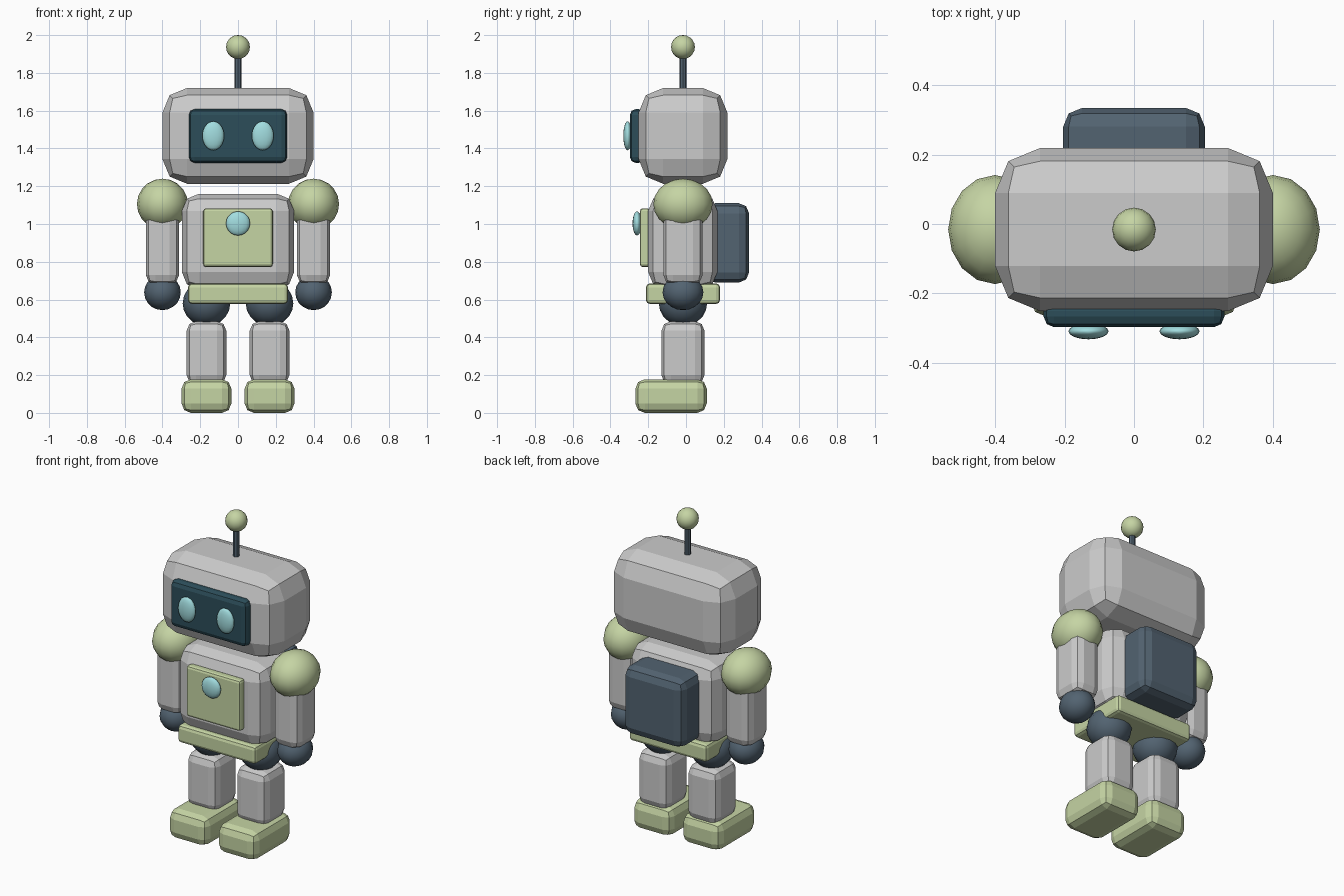
import bpy, bmesh
from mathutils import Matrix, Vector

if "Cube" in bpy.data.objects:
    bpy.data.objects.remove(bpy.data.objects["Cube"])

CY = -0.016  # shared depth centre of head, torso and limbs


def material(name, rgb):
    m = bpy.data.materials.new(name)
    m.diffuse_color = (*rgb, 1)
    m.use_nodes = True
    m.node_tree.nodes["Principled BSDF"].inputs["Base Color"].default_value = m.diffuse_color
    return m


SHELL = material("shell", (0.66, 0.69, 0.69))
GREEN = material("green", (0.56, 0.66, 0.37))
SLATE = material("slate", (0.085, 0.125, 0.165))
SCREEN = material("screen", (0.025, 0.075, 0.10))
GLOW = material("glow", (0.36, 0.72, 0.74))


def finish(bm, name, mat, smooth=False):
    me = bpy.data.meshes.new(name)
    for f in bm.faces:
        f.smooth = smooth
    bm.to_mesh(me)
    bm.free()
    me.materials.append(mat)
    ob = bpy.data.objects.new(name, me)
    bpy.context.collection.objects.link(ob)
    return ob


def box(name, lo, hi, bevel, mat):
    """Box between two corners with a two-step rounded edge."""
    lo, hi = Vector(lo), Vector(hi)
    bm = bmesh.new()
    bmesh.ops.create_cube(bm, size=1,
                          matrix=Matrix.Translation((lo + hi) / 2) @ Matrix.Diagonal((*(hi - lo), 1)))
    ob = finish(bm, name, mat)
    mod = ob.modifiers.new("bevel", 'BEVEL')
    mod.width, mod.segments, mod.limit_method = bevel, 2, 'NONE'
    return ob


def ball(name, centre, radii, mat):
    bm = bmesh.new()
    bmesh.ops.create_uvsphere(bm, u_segments=16, v_segments=10, radius=1,
                              matrix=Matrix.Translation(centre) @ Matrix.Diagonal((*radii, 1)))
    return finish(bm, name, mat, smooth=True)


# Head, screen and antenna
box("head", (-0.40, -0.251, 1.213), (0.40, 0.219, 1.72), 0.13, SHELL)
box("face_screen", (-0.26, -0.297, 1.324), (0.26, -0.22, 1.608), 0.03, SCREEN)
bm = bmesh.new()
bmesh.ops.create_cone(bm, cap_ends=True, segments=8, radius1=0.018, radius2=0.018, depth=0.21,
                      matrix=Matrix.Translation((0, CY, 1.795)))
finish(bm, "antenna_rod", SLATE)
ball("antenna_ball", (0, CY, 1.937), (0.063, 0.063, 0.063), GREEN)

# Torso, chest plate, belt and backpack
box("torso", (-0.297, -0.20, 0.655), (0.297, 0.166, 1.16), 0.09, SHELL)
box("chest_plate", (-0.184, -0.244, 0.772), (0.184, -0.19, 1.083), 0.015, GREEN)
ball("chest_light", (0, -0.259, 1.003), (0.064, 0.024, 0.064), GLOW)
box("belt", (-0.265, -0.212, 0.577), (0.265, 0.18, 0.685), 0.02, GREEN)
box("backpack", (-0.204, 0.10, 0.69), (0.204, 0.334, 1.11), 0.054, SLATE)

# Paired parts
for side, s in (("left", -1), ("right", 1)):
    ball(f"{side}_eye", (s * 0.131, -0.309, 1.467), (0.058, 0.023, 0.077), GLOW)

    ax = s * 0.40
    ball(f"{side}_shoulder", (ax, CY, 1.105), (0.135, 0.157, 0.135), GREEN)
    box(f"{side}_arm", (ax - 0.088, CY - 0.104, 0.68), (ax + 0.088, CY + 0.104, 1.08), 0.05, SHELL)
    ball(f"{side}_hand", (ax, CY, 0.638), (0.097, 0.108, 0.094), SLATE)

    lx = s * 0.167
    ball(f"{side}_hip", (lx, CY, 0.58), (0.126, 0.128, 0.12), SLATE)
    box(f"{side}_leg", (lx - 0.105, CY - 0.114, 0.15), (lx + 0.105, CY + 0.114, 0.485), 0.05, SHELL)
    box(f"{side}_foot", (lx - 0.132, -0.268, 0), (lx + 0.132, 0.11, 0.178), 0.05, GREEN)
